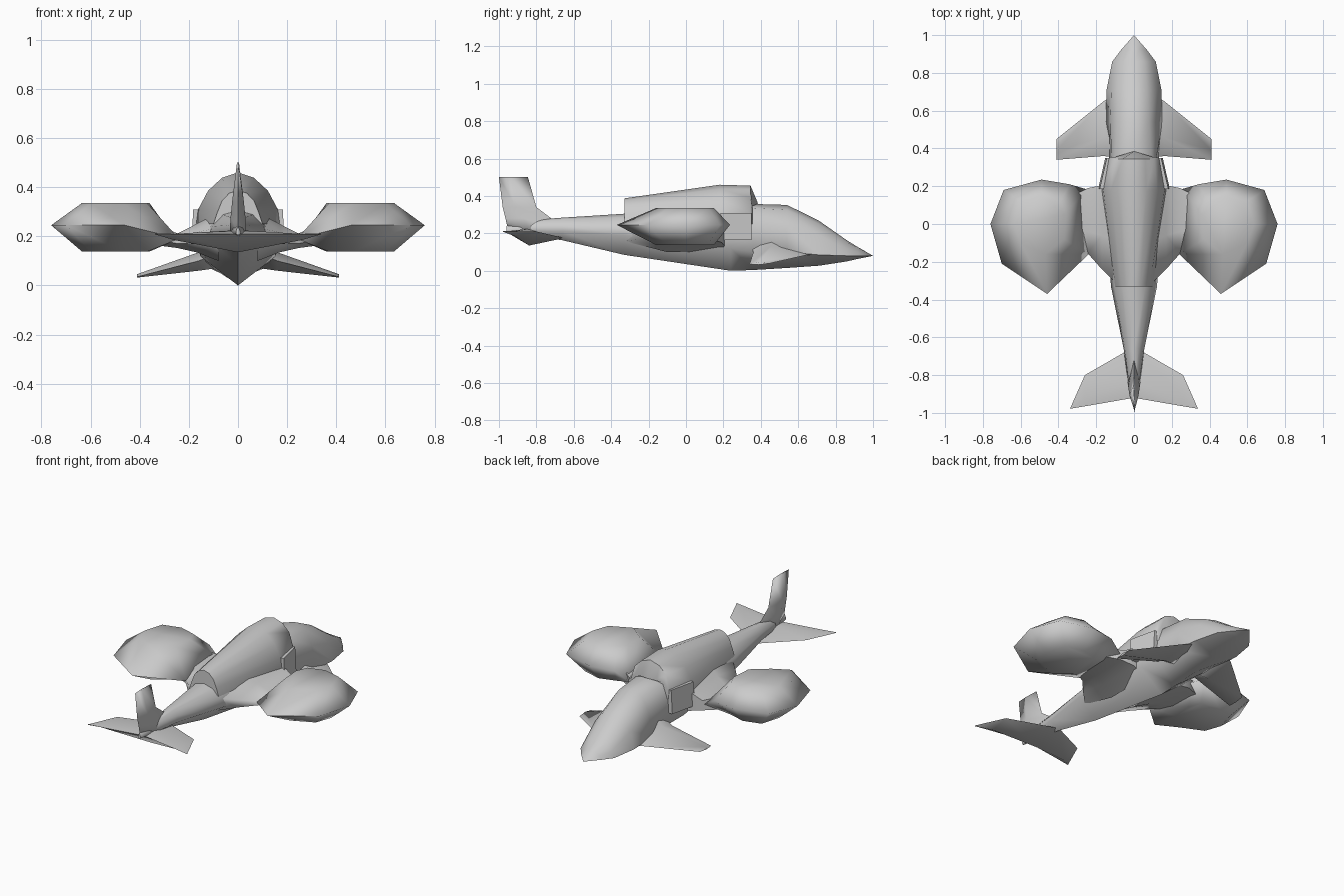
import bpy, bmesh

if "Cube" in bpy.data.objects:
    bpy.data.objects.remove(bpy.data.objects["Cube"])


def loft(name, rings, mirror=False, angle=1.0):
    """Skin a list of equal-length point rings, cap the ends, optionally mirror in x."""
    bm = bmesh.new()
    vs = [[bm.verts.new(p) for p in r] for r in rings]
    n = len(rings[0])
    for a, b in zip(vs, vs[1:]):
        for i in range(n):
            j = (i + 1) % n
            bm.faces.new((a[i], a[j], b[j], b[i]))
    bm.faces.new(vs[0])
    bm.faces.new(vs[-1][::-1])
    bmesh.ops.remove_doubles(bm, verts=bm.verts, dist=0.0005)
    bmesh.ops.recalc_face_normals(bm, faces=bm.faces)
    me = bpy.data.meshes.new(name)
    bm.to_mesh(me)
    bm.free()
    ob = bpy.data.objects.new(name, me)
    bpy.context.collection.objects.link(ob)
    bpy.ops.object.select_all(action='DESELECT')
    bpy.context.view_layer.objects.active = ob
    ob.select_set(True)
    bpy.ops.object.shade_smooth_by_angle(angle=angle)
    if mirror:
        ob.modifiers.new("Mirror", 'MIRROR').use_mirror_merge = False
    return ob


def section(y, keel, sides, top, top_y=None):
    """Symmetric cross-section at y from one half profile of (x, z)."""
    half = [(x, y, z) for x, z in sides]
    peak = (0, y if top_y is None else top_y, top)
    return [(0, y, keel)] + half + [peak] + [(-x, y, z) for x, y, z in half[::-1]]


def foil(x, le, te, mid, top, bottom):
    """Diamond wing section at x; le, te are (y, z), mid is the y of the ridge."""
    return [(x, *le), (x, mid, top), (x, *te), (x, mid, bottom)]


# Fuselage from nose to tail boom
loft("fuselage", [
    section(1.0, .08, [(0, .08)] * 3, .08),
    section(.92, .064, [(.07, .08), (.055, .1), (.025, .122)], .126),
    section(.86, .05, [(.115, .08), (.095, .115), (.055, .153)], .163),
    section(.71, .027, [(.145, .085), (.12, .19), (.07, .25)], .268),
    section(.54, .015, [(.15, .10), (.125, .24), (.08, .325)], .352),
    section(.36, .004, [(.13, .10), (.12, .25), (.09, .335)], .357),
    section(.24, 0, [(.155, .12), (.155, .25), (.09, .33)], .36),
    section(-.33, .085, [(.122, .19), (.105, .24), (.06, .288)], .305),
    section(-.66, .163, [(.055, .21), (.048, .245), (.025, .275)], .284),
    section(-.85, .19, [(.03, .21), (.026, .24), (.014, .26)], .27),
    section(-.96, .205, [(.008, .21), (.008, .22), (.005, .23)], .24),
], angle=1.2)

# Raised engine cover behind the canopy
loft("engine_cover", [
    section(.355, .22, [(.12, .25), (.125, .31), (.10, .345), (.05, .355)], .36, .385),
    section(.345, .22, [(.13, .25), (.133, .31), (.108, .39), (.06, .437)], .455),
    section(.18, .22, [(.17, .25), (.162, .31), (.122, .385), (.065, .438)], .46),
    section(-.33, .24, [(.1, .25), (.083, .30), (.065, .345), (.035, .376)], .387),
])

# Side intakes
loft("side_intake", [
    [(x, y, z) for x, z in ((a, .165), (b, .165), (b - .008, .31), (a, .31))]
    for y, a, b in ((.35, .11, .152), (.185, .13, .19))], mirror=True, angle=.4)

# Drooping front winglets
loft("front_wing", [
    foil(.09, (.70, .085), (.35, .13), .45, .19, .07),
    foil(.16, (.65, .085), (.36, .10), .46, .135, .06),
    foil(.41, (.45, .04), (.34, .035), .39, .046, .032)], mirror=True, angle=1.6)

# Wing roots joining the body to the pods
loft("wing_root", [
    [(x, f, zt), (x, m, zt), (x, r, zt - .3 * (zt - zb)), (x, r, zb + .3 * (zt - zb)), (x, m, zb), (x, f, zb)]
    for x, f, m, r, zt, zb in ((.08, .2, -.1, -.33, .295, .10),
                               (.17, .205, -.06, -.24, .25, .135),
                               (.245, .19, -.04, -.155, .212, .152),
                               (.38, .12, -.02, -.1, .26, .17))], mirror=True, angle=1.2)

# Faceted lift pods
rim = [(.34, .21), (.49, .235), (.69, .18), (.76, 0), (.70, -.21), (.46, -.37), (.24, -.16), (.255, .185)]
cap = [(.39, .12), (.49, .15), (.60, .12), (.635, 0), (.60, -.10), (.47, -.16), (.37, -.08), (.36, .05)]
loft("lift_pod", [
    [(x, y, .335) for x, y in cap],
    [(x, y, .245 if x > .3 else .19) for x, y in rim],
    [(x, y, .138) for x, y in cap]], mirror=True, angle=2)

# Tailplane with a keeled underside
tail = [(-.338, -.976, -.978, .212, .208), (-.26, -.80, -.965, .21, .185), (0, -.65, -.92, .225, .135)]
tail += [(-x, *rest) for x, *rest in tail[1::-1]]
loft("tailplane", [foil(x, (le, .21 if x else .175), (te, .21), te + .3 * (le - te), zt, zb)
                   for x, le, te, zt, zb in tail])

# Vertical fin
loft("tail_fin", [
    [(0, f, z), (w, .4 * f + .6 * r, z), (0, r, z), (-w, .4 * f + .6 * r, z)]
    for z, f, r, w in ((.21, -.66, -.95, .034), (.28, -.72, -.965, .03),
                       (.34, -.80, -.98, .024), (.50, -.845, -1.0, .004))], angle=1.6)
